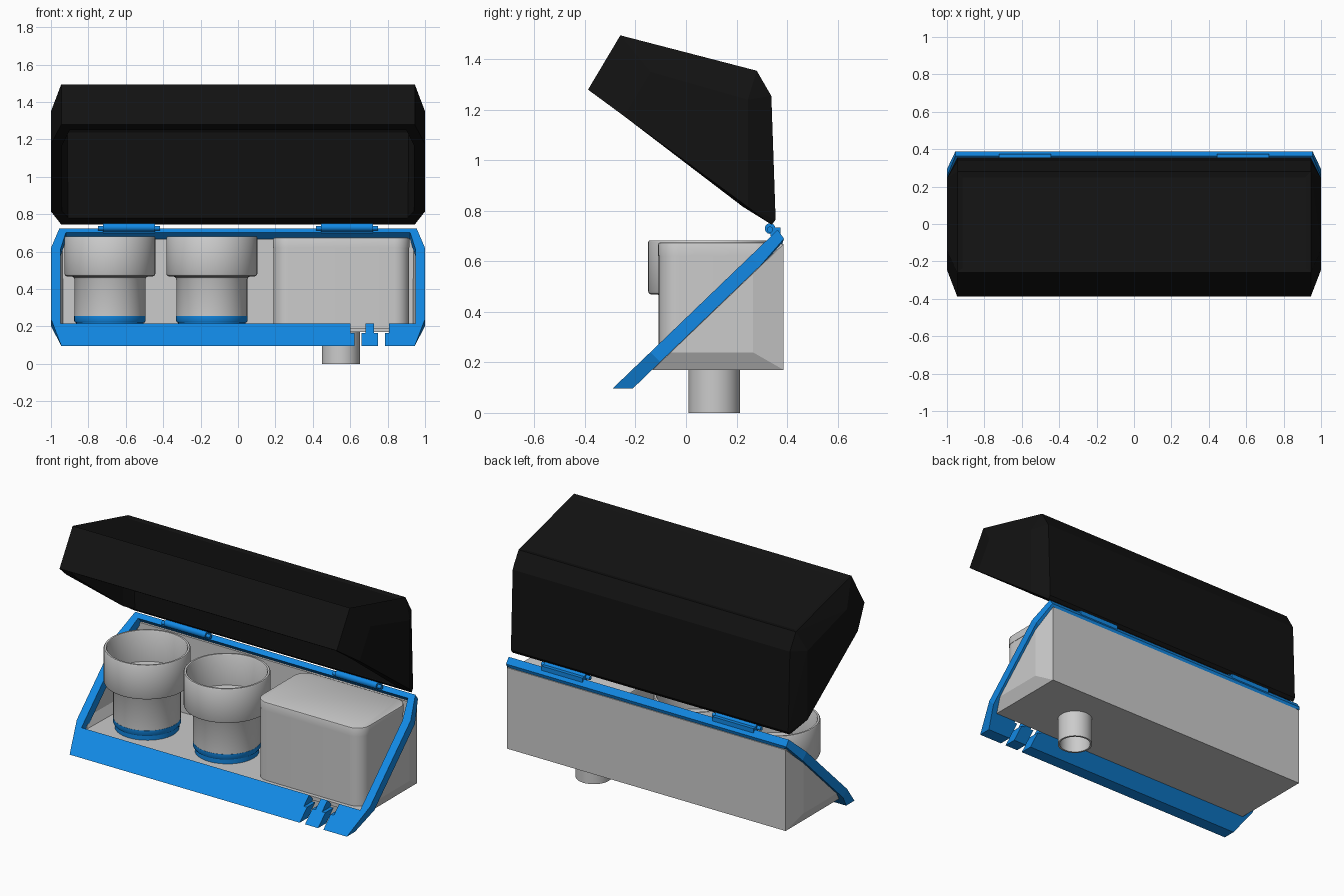
import bpy, bmesh, math
from mathutils import Vector

if "Cube" in bpy.data.objects:
    bpy.data.objects.remove(bpy.data.objects["Cube"])


def material(name, rgb):
    m = bpy.data.materials.new(name)
    m.diffuse_color = (*rgb, 1)
    m.use_nodes = True
    m.node_tree.nodes["Principled BSDF"].inputs["Base Color"].default_value = m.diffuse_color
    return m


BLUE = material("blue", (0.006, 0.25, 0.78))
BLACK = material("black", (0.006, 0.006, 0.006))


def finish(name, bm, mat=None, smooth=False):
    bmesh.ops.recalc_face_normals(bm, faces=bm.faces[:])
    me = bpy.data.meshes.new(name)
    bm.to_mesh(me)
    bm.free()
    ob = bpy.data.objects.new(name, me)
    bpy.context.collection.objects.link(ob)
    if mat:
        me.materials.append(mat)
    bpy.ops.object.select_all(action='DESELECT')
    ob.select_set(True)
    bpy.context.view_layer.objects.active = ob
    if smooth:
        bpy.ops.object.shade_smooth_by_angle(angle=math.radians(35))
    return ob


def shell(name, rings, opening, thickness, mat=None, panel=None):
    """Convex hull of mirrored (x, [(y, z)]) outlines, opened on one side."""
    bm = bmesh.new()
    for x, pts in rings:
        for s in (-1, 1):
            for y, z in pts:
                bm.verts.new((s * x, y, z))
    bmesh.ops.convex_hull(bm, input=bm.verts[:])
    bmesh.ops.dissolve_limit(bm, angle_limit=math.radians(1.5), verts=bm.verts[:], edges=bm.edges[:])
    bmesh.ops.recalc_face_normals(bm, faces=bm.faces[:])
    facing = lambda d: max(bm.faces, key=lambda f: f.normal.dot(Vector(d).normalized()))
    if panel:
        bmesh.ops.inset_individual(bm, faces=[facing(panel)], thickness=0.04, depth=-0.012)
    bmesh.ops.delete(bm, geom=[facing(opening)], context='FACES')
    me = bpy.data.meshes.new(name)
    bm.to_mesh(me)
    bm.free()
    ob = bpy.data.objects.new(name, me)
    bpy.context.collection.objects.link(ob)
    if mat:
        me.materials.append(mat)
    sol = ob.modifiers.new("wall", 'SOLIDIFY')
    sol.thickness, sol.offset, sol.use_even_offset = thickness, -1, True
    return ob


def lathe(name, profile, x, y, mat=None):
    bm = bmesh.new()
    vs = [bm.verts.new((x + r, y, z)) for r, z in profile]
    es = [bm.edges.new(p) for p in zip(vs, vs[1:])]
    bmesh.ops.spin(bm, geom=vs + es, cent=(x, y, 0), axis=(0, 0, 1), angle=math.tau, steps=48)
    bmesh.ops.remove_doubles(bm, verts=bm.verts[:], dist=1e-4)
    return finish(name, bm, mat, True)


def box(name, lo, hi, mat=None, radius=0):
    bm = bmesh.new()
    bmesh.ops.create_cube(bm, size=1)
    for v in bm.verts:
        v.co = [lo[i] + (v.co[i] + 0.5) * (hi[i] - lo[i]) for i in range(3)]
    if radius:
        upright = [e for e in bm.edges if abs(e.verts[0].co.z - e.verts[1].co.z) > 0.01]
        bmesh.ops.bevel(bm, geom=upright, offset=radius, segments=8, profile=0.5, affect='EDGES')
        top = max(v.co.z for v in bm.verts)
        rim = [e for e in bm.edges if min(v.co.z for v in e.verts) > top - 1e-4]
        if name.endswith("lid"):
            bmesh.ops.bevel(bm, geom=rim, offset=0.008, segments=2, profile=0.5, affect='EDGES')
    return finish(name, bm, mat, bool(radius))


def rod(name, x, y, z, r, length, mat):
    bm = bmesh.new()
    bmesh.ops.create_cone(bm, cap_ends=True, segments=24, radius1=r, radius2=r, depth=length)
    for v in bm.verts:
        v.co = (v.co.z + x, v.co.x + y, v.co.y + z)
    return finish(name, bm, mat, True)


# open lid, with a shallow recessed panel on top
shell("lid",
      [(0.945, [(-.388, 1.28), (-.26, 1.495), (.28, 1.355), (.338, 1.255), (.355, .765), (.34, .745)]),
       (1.0, [(-.245, 1.175), (-.14, 1.35), (.245, 1.24), (.245, .815)])],
      (0, -.589, -.808), 0.06, BLACK, (0, .25, .97))

# housing below the sloping frame
shell("housing",
      [(0.95, [(-.132, .17), (.387, .17), (.387, .669)]),
       (0.985, [(-.06, .24), (.265, .24), (.265, .552)])],
      (0, -.69, .72), 0.02)

# sloping octagonal frame
front = lambda x, z: Vector((x, -.287 + 1.04 * (z - .1), z))
half_out = [(.945, .097), (1, .24), (1, .62), (.955, .725)]
half_in = [(.95, .215), (.95, .25), (.95, .61), (.92, .703)]
around = lambda h: h + [(-x, z) for x, z in reversed(h)]
bm = bmesh.new()
through = Vector((0, .04, -.038))
loops = [[], [], [], []]
for (xo, zo), (xi, zi) in zip(around(half_out), around(half_in)):
    fo, fi = front(xo, zo), front(xi, zi)
    bo = fo + through
    if zo < .1:
        bo = fo + Vector((0, .08, 0))
    if zo > .7:
        bo = Vector((xo, .388, .69))
    for loop, co in zip(loops, (fo, bo, fi + through, fi)):
        loop.append(bm.verts.new(co))
for a, b in zip(loops, loops[1:] + loops[:1]):
    for i in range(8):
        j = (i + 1) % 8
        bm.faces.new((a[i], a[j], b[j], b[i]))
frame = finish("frame", bm, BLUE)

# T-shaped cable slots through the lower rail
for i, x in enumerate((.642, .767)):
    for part, w, z0, z1 in (("head", .04, .165, .26), ("stem", .018, .02, .18)):
        cutter = box(f"slot_{part}_{i}", (x - w, -.4, z0), (x + w, .1, z1))
        cutter.hide_render = True
        bpy.context.view_layer.objects.active = frame
        mod = frame.modifiers.new("slot", 'BOOLEAN')
        mod.operation, mod.solver, mod.object = 'DIFFERENCE', 'EXACT', cutter
        bpy.ops.object.modifier_apply(modifier=mod.name)
        bpy.data.objects.remove(cutter)

# hinges between frame and lid
for side, x in (("left", -.583), ("right", .583)):
    rod(f"hinge_barrel_{side}", x, .333, .73, .021, .28, BLUE)
    rod(f"hinge_pin_{side}", x, .333, .726, .012, .33, BLUE)
    box(f"hinge_leaf_{side}", (x - .14, .335, .70), (x + .14, .375, .735), BLUE)

# two stepped cups on blue base rings
for side, x in (("left", -.685), ("right", -.14)):
    lathe(f"cup_{side}", [(0, .25), (.19, .25), (.19, .452), (.195, .463), (.205, .468), (.23, .468),
                          (.239, .472), (.243, .481), (.243, .676), (.239, .682), (.228, .682),
                          (.224, .676), (.224, .49), (.172, .485), (.172, .27), (0, .27)], x, .093)
    lathe(f"cup_base_{side}", [(0, .188), (.18, .188), (.18, .222), (.186, .222), (.191, .23),
                               (.191, .256), (0, .256)], x, .093, BLUE)

# covered storage container
box("container", (.19, -.108, .188), (.915, .355, .622), radius=.08)
box("container_lid", (.188, -.11, .622), (.917, .357, .675), radius=.082)

# hollow drain pipe under the housing
lathe("drain_pipe", [(.102, .172), (.102, 0), (.09, 0), (.09, .168), (0, .168), (0, .172), (.102, .172)], .55, .112)
